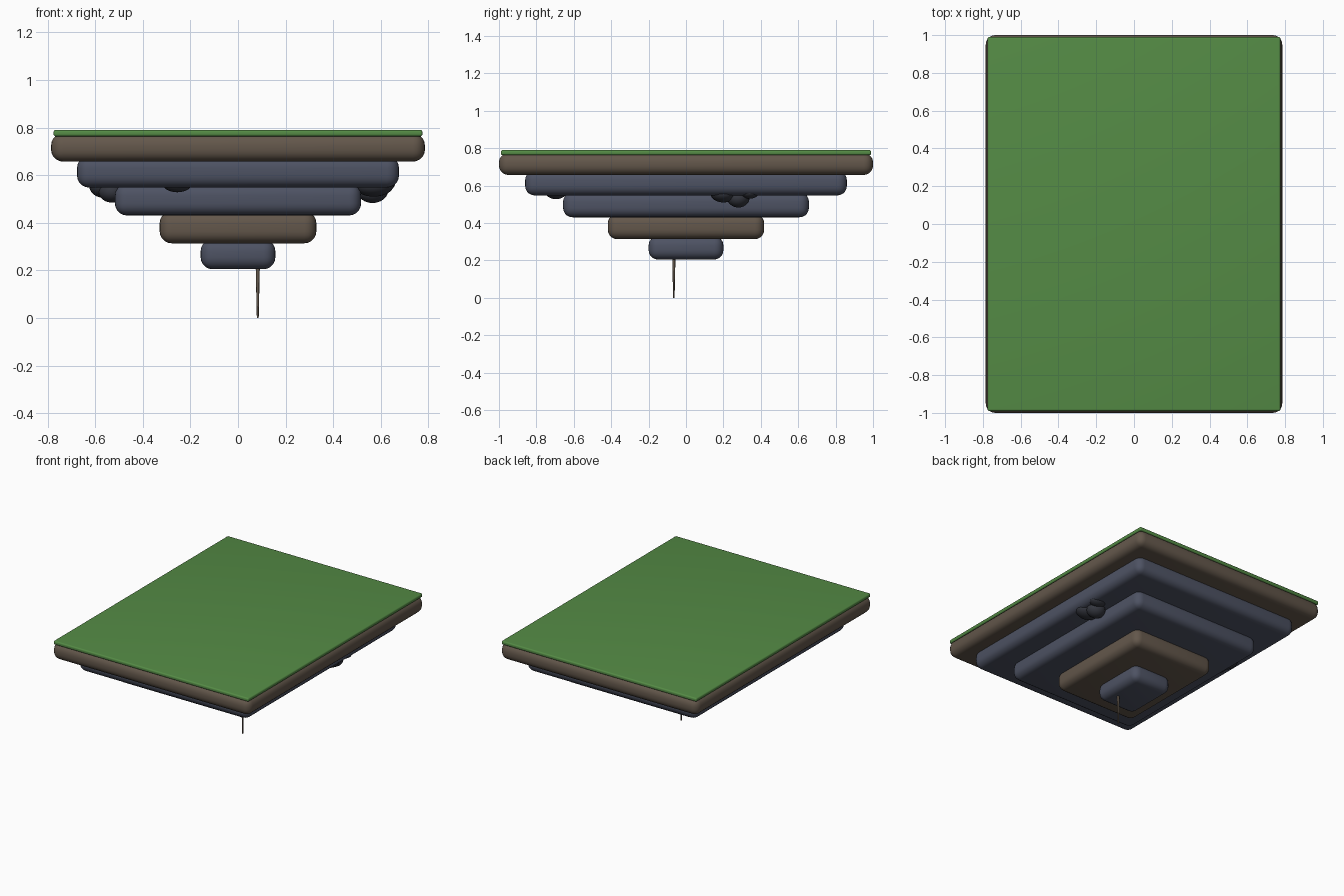
import bpy, math

if "Cube" in bpy.data.objects:
    bpy.data.objects.remove(bpy.data.objects["Cube"])


def material(name, rgb):
    m = bpy.data.materials.new(name)
    m.diffuse_color = (*rgb, 1)
    m.use_nodes = True
    m.node_tree.nodes["Principled BSDF"].inputs["Base Color"].default_value = m.diffuse_color
    return m


GRASS = material("grass", (0.09, 0.26, 0.06))
SOIL = material("soil", (0.125, 0.095, 0.07))
STONE = material("stone", (0.075, 0.085, 0.125))
DARK = material("dark_stone", (0.035, 0.038, 0.05))


def slab(name, hx, hy, z0, z1, radius, mat):
    # Box rounded on every edge
    bpy.ops.mesh.primitive_cube_add(size=1, location=(0, 0, (z0 + z1) / 2))
    o = bpy.context.object
    o.name = name
    o.scale = (2 * hx, 2 * hy, z1 - z0)
    bpy.ops.object.transform_apply(location=False, rotation=False, scale=True)
    b = o.modifiers.new("round", 'BEVEL')
    b.width, b.segments = radius, 5
    o.data.materials.append(mat)
    bpy.ops.object.modifier_apply(modifier="round")
    bpy.ops.object.shade_smooth_by_angle(angle=math.radians(35))


def rock(name, loc, size, turn=0):
    bpy.ops.mesh.primitive_uv_sphere_add(segments=20, ring_count=12, radius=1,
                                         location=loc, rotation=(0, 0, turn))
    o = bpy.context.object
    o.name = name
    o.scale = size
    o.data.materials.append(DARK)
    bpy.ops.object.shade_smooth()


# Stepped floating island, from the top down
slab("grass_top", 0.775, 0.99, 0.763, 0.79, 0.01, GRASS)
slab("soil_layer", 0.785, 1.0, 0.657, 0.775, 0.05, SOIL)
slab("upper_stone_layer", 0.676, 0.86, 0.548, 0.68, 0.05, STONE)
slab("middle_stone_layer", 0.517, 0.657, 0.431, 0.565, 0.05, STONE)
slab("lower_soil_layer", 0.329, 0.418, 0.314, 0.448, 0.05, SOIL)
slab("bottom_stone_layer", 0.157, 0.20, 0.205, 0.33, 0.05, STONE)

# Rocks bulging out under the upper stone layer
rocks = [
    ((0.57, 0.20, 0.56), (0.085, 0.07, 0.05)),
    ((0.565, 0.28, 0.535), (0.065, 0.06, 0.052)),
    ((0.60, 0.34, 0.565), (0.06, 0.05, 0.035)),
    ((-0.565, 0.30, 0.555), (0.06, 0.075, 0.05)),
    ((-0.53, 0.25, 0.53), (0.055, 0.06, 0.045)),
    ((-0.255, -0.695, 0.57), (0.065, 0.06, 0.042)),
]
for i, (loc, size) in enumerate(rocks):
    rock(f"rock_{i + 1}", loc, size)

# Thin hanging root
bpy.ops.mesh.primitive_cone_add(vertices=8, radius1=0.004, radius2=0.009,
                                depth=0.23, location=(0.083, -0.065, 0.115))
root = bpy.context.object
root.name = "hanging_root"
root.data.materials.append(SOIL)
bpy.ops.object.shade_smooth_by_angle(angle=math.radians(50))
